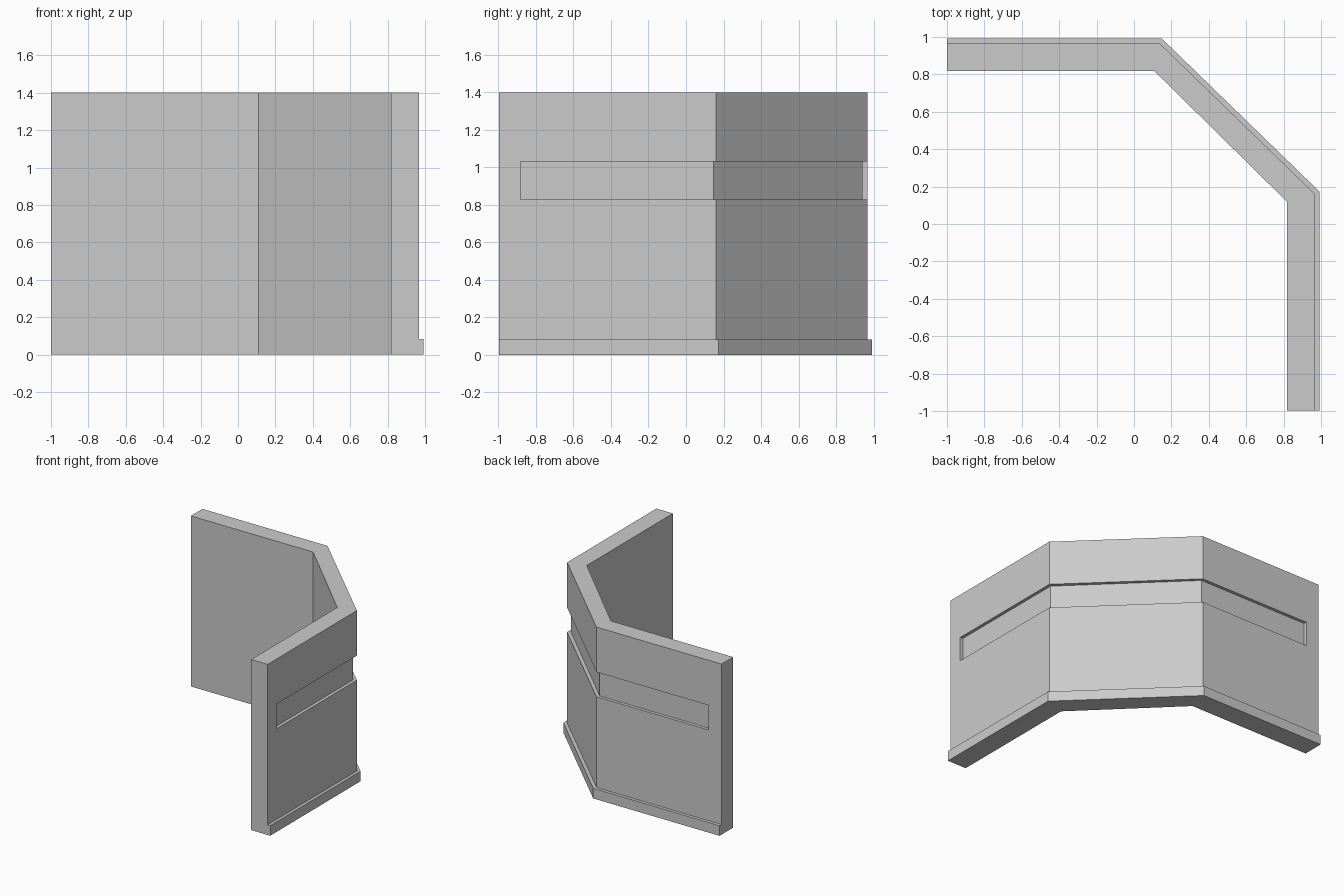
import bpy, bmesh

if "Cube" in bpy.data.objects:
    bpy.data.objects.remove(bpy.data.objects["Cube"])

# Plan-view corner points of each layer: (back run corner, right run corner)
INNER = ((0.11, 0.817), (0.817, 0.12))
FACE = ((0.136, 0.967), (0.967, 0.161))
GROOVE = ((0.126, 0.941), (0.941, 0.146))
PLINTH = ((0.147, 0.993), (0.991, 0.174))
END, SLOT_END = -0.997, -0.882
HEIGHT, SLOT_TOP, SLOT_LOW, PLINTH_TOP = 1.4, 1.03, 0.828, 0.083


def layer_point(layer, station):
    """Point of a layer at a station along the wall."""
    kind, value = station
    if kind == "back":
        return (value, layer[0][1])
    if kind == "right":
        return (layer[1][0], value)
    return layer[value]


def section(station, slotted):
    """Closed cross-section of the wall: plinth, face, slot, top, inside."""
    i, f, p = (layer_point(l, station) for l in (INNER, FACE, PLINTH))
    g = layer_point(GROOVE, station) if slotted else f
    profile = [(i, 0), (i, HEIGHT), (f, HEIGHT), (f, SLOT_TOP), (g, SLOT_TOP),
               (g, SLOT_LOW), (f, SLOT_LOW), (f, PLINTH_TOP), (p, PLINTH_TOP), (p, 0)]
    return [(xy[0], xy[1], z) for xy, z in profile]


# Stations along the wall; doubled ones make the square slot ends
stations = [(("back", -1.0), False), (("back", SLOT_END), False),
            (("back", SLOT_END), True), (("corner", 0), True),
            (("corner", 1), True), (("right", SLOT_END), True),
            (("right", SLOT_END), False), (("right", END), False)]

bm = bmesh.new()
rings = [[bm.verts.new(co) for co in section(s, slot)] for s, slot in stations]
for a, b in zip(rings, rings[1:]):
    n = len(a)
    for k in range(n):
        bm.faces.new((a[k], a[(k + 1) % n], b[(k + 1) % n], b[k]))
bm.faces.new(rings[0])
bm.faces.new(rings[-1][::-1])

# Clean up collapsed faces and flat seams
bmesh.ops.remove_doubles(bm, verts=bm.verts[:], dist=0.0005)
bmesh.ops.dissolve_limit(bm, angle_limit=0.005, verts=bm.verts[:], edges=bm.edges[:])
bmesh.ops.recalc_face_normals(bm, faces=bm.faces[:])

mesh = bpy.data.meshes.new("corner_wall")
bm.to_mesh(mesh)
bm.free()
wall = bpy.data.objects.new("corner_wall", mesh)
bpy.context.collection.objects.link(wall)
